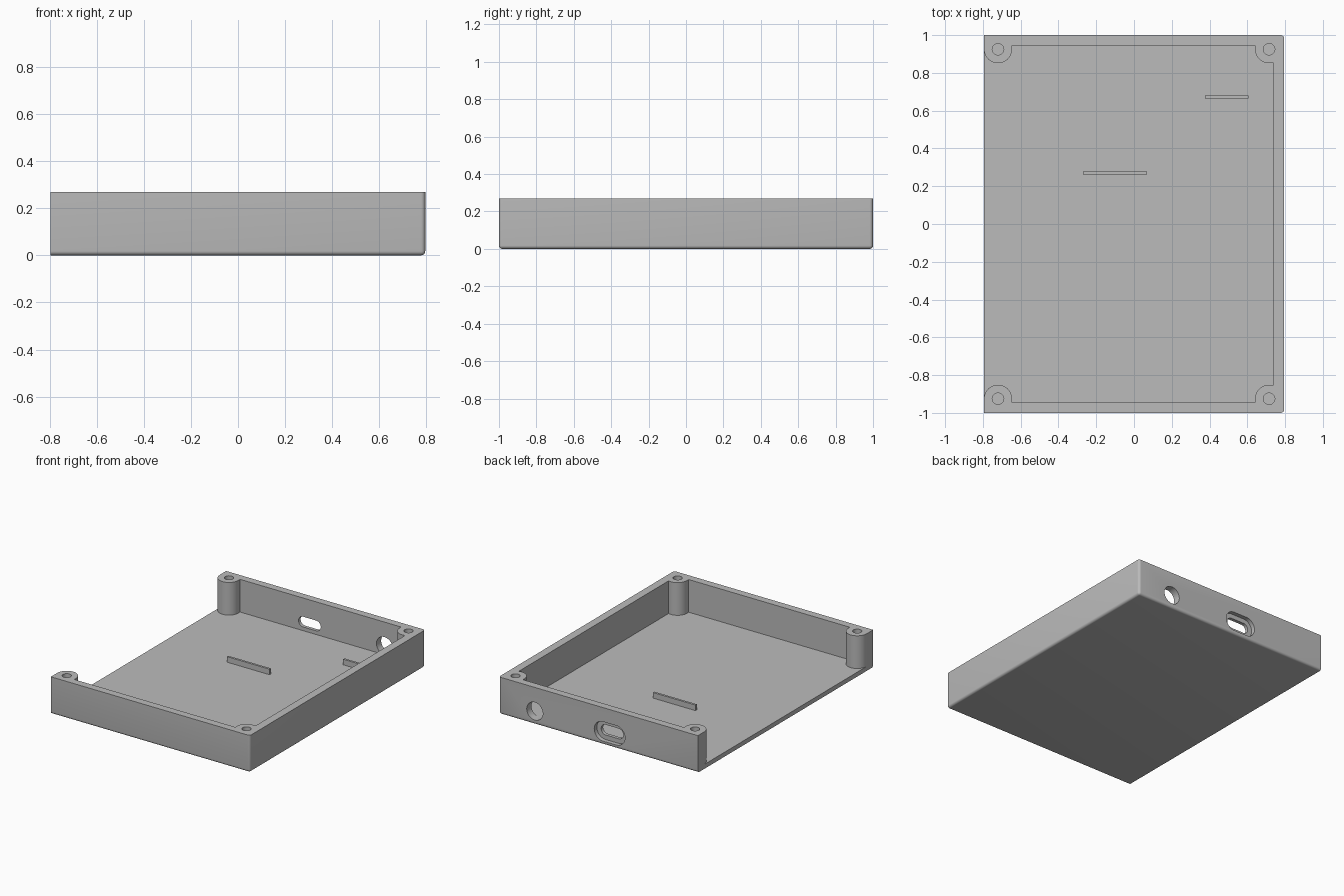
import bpy, bmesh
from math import cos, sin, pi, acos
from mathutils import Matrix

if "Cube" in bpy.data.objects:
    bpy.data.objects.remove(bpy.data.objects["Cube"])

W, L, H = 0.795, 1.0, 0.268      # half width, half length, height
FLOOR, INX, INY = 0.032, 0.737, 0.946
POST_Y, POST_R = 0.925, 0.074    # screw posts
POST_X = (-0.72, 0.715)
PORT_Z = 0.096

grey = bpy.data.materials.new("grey_plastic")
grey.diffuse_color = (0.5, 0.5, 0.5, 1)
grey.use_nodes = True
grey.node_tree.nodes["Principled BSDF"].inputs["Base Color"].default_value = grey.diffuse_color


def finish(name, bm):
    bmesh.ops.recalc_face_normals(bm, faces=bm.faces)
    me = bpy.data.meshes.new(name)
    bm.to_mesh(me)
    bm.free()
    me.materials.append(grey)
    ob = bpy.data.objects.new(name, me)
    bpy.context.collection.objects.link(ob)
    return ob


def box_mesh(x0, x1, y0, y1, z0, z1):
    bm = bmesh.new()
    bmesh.ops.create_cube(bm, size=1)
    for v in bm.verts:
        v.co = ((x0 + x1) / 2 + v.co.x * (x1 - x0),
                (y0 + y1) / 2 + v.co.y * (y1 - y0),
                (z0 + z1) / 2 + v.co.z * (z1 - z0))
    return bm


def prism(name, pts, depth, matrix):
    """Extrude a 2D outline along local z, then place it."""
    bm = bmesh.new()
    f = bm.faces.new([bm.verts.new((x, y, 0)) for x, y in pts])
    r = bmesh.ops.extrude_face_region(bm, geom=[f])
    top = [g for g in r["geom"] if isinstance(g, bmesh.types.BMVert)]
    bmesh.ops.translate(bm, verts=top, vec=(0, 0, depth))
    bmesh.ops.transform(bm, matrix=matrix, verts=bm.verts)
    return finish(name, bm)


def arc(cx, cy, r, a0, a1, n=20):
    return [(cx + r * cos(a0 + (a1 - a0) * i / n),
             cy + r * sin(a0 + (a1 - a0) * i / n)) for i in range(n + 1)]


def slot(half, r):
    """Stadium outline; a half width equal to r gives a circle."""
    d = max(half - r, 0.0005)
    return arc(d, 0, r, -pi / 2, pi / 2) + arc(-d, 0, r, pi / 2, 1.5 * pi)


def cut(ob, cutter):
    m = ob.modifiers.new("cut", 'BOOLEAN')
    m.operation, m.solver, m.object = 'DIFFERENCE', 'EXACT', cutter
    bpy.context.view_layer.objects.active = ob
    bpy.ops.object.modifier_apply(modifier=m.name)
    bpy.data.objects.remove(cutter)


# Tray block with rounded bottom and right-hand corners, sharp top and open side
bm = box_mesh(-W, W, -L, L, 0, H)


def rounded(e):
    a, b = (v.co for v in e.verts)
    bottom = a.z < 0.01 and b.z < 0.01
    left = a.x < 0 and b.x < 0
    upright = abs(a.z - b.z) > 0.1
    return (bottom or upright) and not left


bmesh.ops.bevel(bm, geom=[e for e in bm.edges if rounded(e)], offset=0.018,
                segments=5, profile=0.5, affect='EDGES')
tray = finish("tray", bm)

# Cavity outline, leaving the walls and the four screw posts standing
lx, rx = POST_X
end = acos((INX - rx) / POST_R)
half = [(-0.9, -POST_Y)]
half += arc(lx, -POST_Y, POST_R, pi, 0)
half += [(lx + POST_R, -INY), (rx - POST_R, -INY)]
half += arc(rx, -POST_Y, POST_R, pi, end)
outline = half + [(x, -y) for x, y in reversed(half)]
cut(tray, prism("cavity", outline, H, Matrix.Translation((0, 0, FLOOR))))

# Screw holes in the posts
for x in POST_X:
    for y in (-POST_Y, POST_Y):
        cut(tray, prism("screw_hole", slot(0.03, 0.03), H,
                        Matrix.Translation((x, y, 0.05))))


# Round port, long port and its outer recess in the back wall
def port(x, half_width, r, y0):
    cut(tray, prism("port", slot(half_width, r), 0.3,
                    Matrix.Translation((x, y0 + 0.3, PORT_Z))
                    @ Matrix.Rotation(pi / 2, 4, 'X')))


port(0.508, 0.064, 0.064, 0.9)
port(-0.09, 0.089, 0.037, 0.9)
port(-0.09, 0.123, 0.07, 0.97)

# Locating ribs on the floor
ribs = [finish("long_rib", box_mesh(-0.27, 0.07, 0.261, 0.277, FLOOR - 0.01, FLOOR + 0.04)),
        finish("short_rib", box_mesh(0.375, 0.605, 0.664, 0.68, FLOOR - 0.01, FLOOR + 0.04))]

# Smooth the rounded surfaces, keep real edges sharp
bpy.ops.object.select_all(action='DESELECT')
tray.select_set(True)
bpy.context.view_layer.objects.active = tray
bpy.ops.object.shade_smooth_by_angle(angle=pi / 6)
